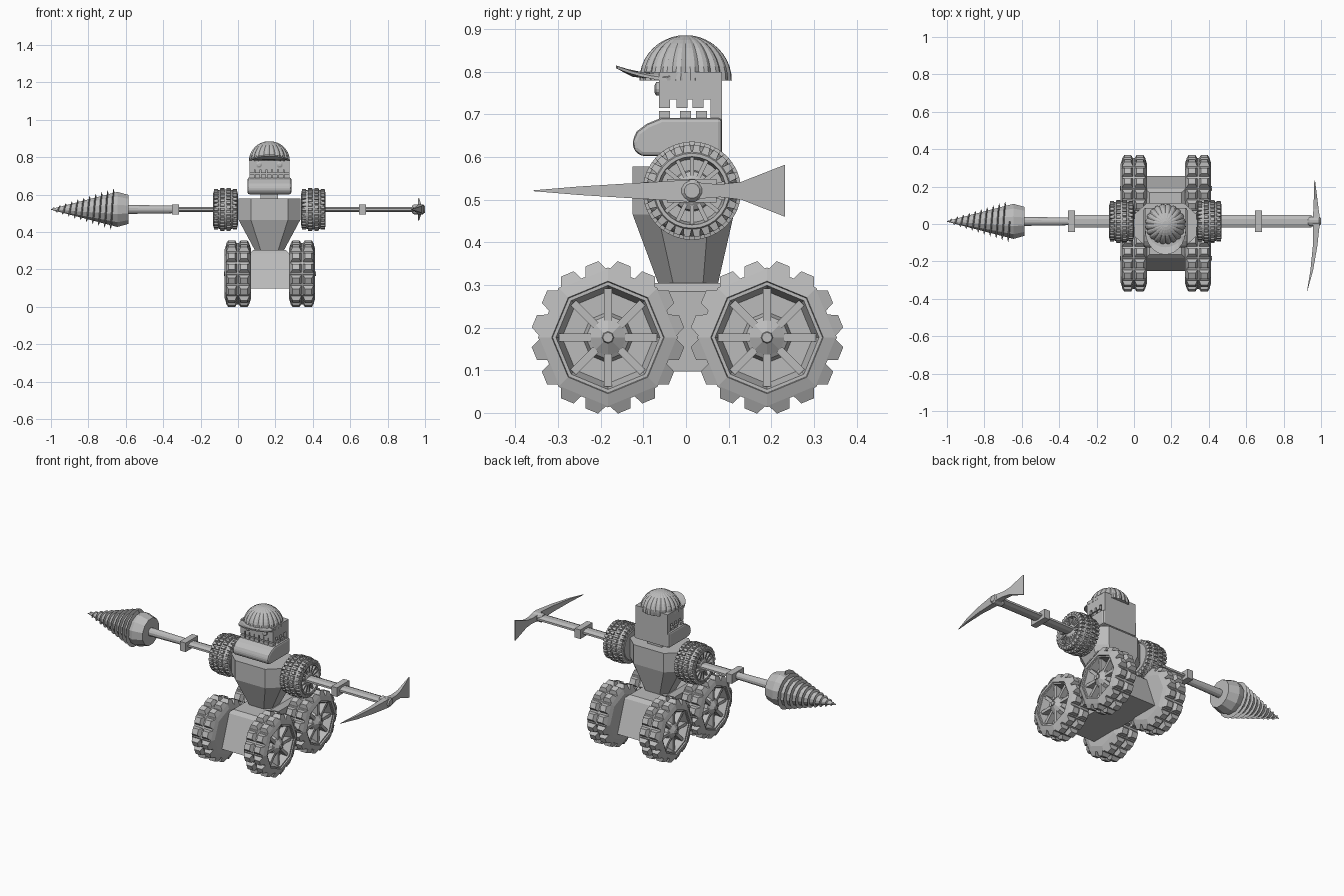
import bpy, bmesh, math
from math import sin, cos, pi
from mathutils import Vector

if "Cube" in bpy.data.objects:
    bpy.data.objects.remove(bpy.data.objects["Cube"])

CX = 0.168          # robot centre line (the two tools differ in length)
ARM_Y, ARM_Z = 0.014, 0.521

grey = bpy.data.materials.new("mid_grey")
grey.diffuse_color = (0.5, 0.5, 0.5, 1)
grey.use_nodes = True
grey.node_tree.nodes["Principled BSDF"].inputs["Base Color"].default_value = grey.diffuse_color


def finish(name, bm):
    bmesh.ops.recalc_face_normals(bm, faces=bm.faces)
    me = bpy.data.meshes.new(name)
    bm.to_mesh(me)
    bm.free()
    me.materials.append(grey)
    ob = bpy.data.objects.new(name, me)
    bpy.context.collection.objects.link(ob)
    return ob


def add_loft(bm, rings, caps=True):
    vs = [[bm.verts.new(p) for p in r] for r in rings]
    n = len(vs[0])
    for a, b in zip(vs, vs[1:]):
        for i in range(n):
            j = (i + 1) % n
            bm.faces.new((a[i], a[j], b[j], b[i]))
    if caps:
        bm.faces.new(vs[0][::-1])
        bm.faces.new(vs[-1])


def loft(name, rings):
    bm = bmesh.new()
    add_loft(bm, rings)
    return finish(name, bm)


def rect(cx, cy, hx, hy, z):
    return [(cx - hx, cy - hy, z), (cx + hx, cy - hy, z), (cx + hx, cy + hy, z), (cx - hx, cy + hy, z)]


def add_box(bm, x0, x1, y0, y1, z0, z1):
    c, d, h, k = (x0 + x1) / 2, (y0 + y1) / 2, (x1 - x0) / 2, (y1 - y0) / 2
    add_loft(bm, [rect(c, d, h, k, z0), rect(c, d, h, k, z1)])


def box(name, *e):
    bm = bmesh.new()
    add_box(bm, *e)
    return finish(name, bm)


def add_lathe(bm, prof, n, cx, s, cy, cz, sy=1, sz=1, phase=0):
    """Revolve (x, radius) points around an axis along x."""
    add_loft(bm, [[(cx + s * x, cy + sy * r * sin(2 * pi * (k + phase) / n),
                    cz + sz * r * cos(2 * pi * (k + phase) / n)) for k in range(n)]
                  for x, r in prof])


def radial_block(bm, cx, cy, cz, ang, x, hx, r0, r1, t, ht, taper=1.0):
    """Block pointing outward at an angle, from radius r0 to r1, offset t sideways."""
    rad, tan = Vector((0, sin(ang), cos(ang))), Vector((0, cos(ang), -sin(ang)))
    rings = []
    for r, f in ((r0, 1), (r1, taper)):
        rings.append([Vector((cx + x + a * hx * f, cy, cz)) + rad * r + tan * (t + b * ht * f)
                      for a, b in ((-1, -1), (1, -1), (1, 1), (-1, 1))])
    add_loft(bm, rings)


def drive_wheel(name, cx, s, cy):
    cz, bm = 0.177, bmesh.new()
    add_lathe(bm, [(-.07, .02), (-.07, .135), (-.06, .164), (.06, .164), (.07, .132), (.063, .13),
                   (.063, .122), (.02, .108), (.02, .01)], 8, cx, s, cy, cz)
    add_lathe(bm, [(.02, .06), (.045, .052), (.05, .043), (.068, .014), (.073, .012), (.073, .002)],
              8, cx, s, cy, cz)
    for k in range(8):
        radial_block(bm, cx, cy, cz, k * pi / 4, s * .036, .018, .04, .115, 0, .009)      # spokes
        for t in (-.031, .031):
            for x in (-.033, .033):                                                       # treads
                radial_block(bm, cx, cy, cz, (k + .5) * pi / 4, x, .03, .149, .174, t, .027, .6)
    finish(name, bm)


def shoulder_wheel(name, cx, s):
    n, bm = 28, bmesh.new()
    add_lathe(bm, [(-.066, .03), (-.066, .085), (-.05, .1), (-.02, .107), (.02, .107), (.05, .1),
                   (.066, .088), (.066, .08), (.035, .074), (.035, .01)], n, cx, s, ARM_Y, ARM_Z)
    add_lathe(bm, [(.03, .05), (.05, .046), (.06, .03), (.06, .01)], 14, cx, s, ARM_Y, ARM_Z)
    for k in range(14):
        radial_block(bm, cx, ARM_Y, ARM_Z, k * pi / 7, s * .045, .014, .035, .08, 0, .005)
    for k in range(n):
        for x, r in ((-.05, .108), (-.017, .115), (.017, .115), (.05, .108)):
            radial_block(bm, cx, ARM_Y, ARM_Z, (k + .5 * (x > 0)) * 2 * pi / n,
                         x, .014, r - .018, r, 0, .0095, .75)
    finish(name, bm)


# wheels on both sides
for side, s in (("left", -1), ("right", 1)):
    for end, y in (("front", -.183), ("rear", .19)):
        drive_wheel(f"{end}_{side}_wheel", CX + .003 + s * .172, s, y)
    shoulder_wheel(f"{side}_shoulder_wheel", CX + s * .235, s)

# chassis: sloped front and back, with a narrower lip on top
loft("chassis", [rect(CX, .003, .108, .253, .097), rect(CX, .003, .108, .185, .285),
                 rect(CX, .003, .085, .165, .305)])
bm = bmesh.new()
for y in (-.183, .19):
    add_lathe(bm, [(-.12, .03), (.12, .03)], 8, CX, 1, y, .177)
finish("axles", bm)


# torso: rectangle with cut corners, tapering to the waist
def torso_ring(hx, y0, y1, z):
    a, b = hx * .6, (y1 - y0) * .25
    return [(CX - a, y0, z), (CX + a, y0, z), (CX + hx, y0 + b, z), (CX + hx, y1 - b, z),
            (CX + a, y1, z), (CX - a, y1, z), (CX - hx, y1 - b, z), (CX - hx, y0 + b, z)]


loft("torso", [torso_ring(.078, -.065, .075, .303), torso_ring(.165, -.125, .112, .465),
               torso_ring(.165, -.125, .112, .578)])
box("neck", CX - .047, CX + .047, -.035, .055, .57, .61)

# head: upper skull, back plate, jaw
box("skull", CX - .107, CX + .107, -.063, .085, .735, .80)
box("head_back", CX - .107, CX + .107, .058, .085, .605, .74)
jaw = [(-.105, .602), (-.122, .615), (-.126, .637), (-.116, .66), (-.092, .678), (-.058, .692),
       (.085, .692), (.085, .602)]
ob = loft("jaw", [[(CX + s * .117, y, z) for y, z in jaw] for s in (-1, 1)])
bev = ob.modifiers.new("round", 'BEVEL')
bev.width, bev.segments = .01, 2

# teeth round the front and both sides
bm = bmesh.new()
for z0, z1, shift in ((.715, .737, 0), (.69, .708, .008)):
    for i in range(7):
        x = CX - .107 + .031 * i
        add_box(bm, x, x + .026, -.063, -.05, z0, z1)
    for s in (-1, 1):
        for y in (-.063, -.022 + shift, .015 + shift):
            xs = sorted((CX + s * .107, CX + s * .094))
            add_box(bm, *xs, y, y + .026, z0, z1)
finish("teeth", bm)

# eyes
bm = bmesh.new()
for s in (-1, 1):
    add_loft(bm, [[(CX + s * .055 + r * cos(k * pi / 6), y, .76 + r * sin(k * pi / 6))
                   for k in range(12)] for y, r in ((-.06, .016), (-.07, .016), (-.074, .008))])
finish("eyes", bm)

# ribbed cap and upturned brim
N, rings = 60, []
for i in range(10):
    e = i / 9 * 1.42
    rings.append([(CX + .11 * cos(e) * f * cos(a), -.001 + .109 * cos(e) * f * sin(a), .78 + .106 * sin(e))
                  for k in range(N) for a, f in [(2 * pi * k / N, .94 if k % 3 == 0 else 1)]])
loft("cap", rings)
rings = []
for i in range(13):
    a = math.radians(-80 + 160 * i / 12)
    xi, yi, xo, yo = .1 * sin(a), -.085 * cos(a), .112 * sin(a), -.02 - .144 * cos(a)
    zi, zo = .784, .778 + .03 * cos(a) ** 2
    xm, ym, zm = (xi + xo) / 2, (yi + yo) / 2, .780 + .008 * cos(a)
    rings.append([(CX + xi, yi, zi), (CX + xm, ym, zm), (CX + xo, yo, zo),
                  (CX + xo, yo, zo + .007), (CX + xm, ym, zm + .012), (CX + xi, yi, zi + .016)])
loft("cap_brim", rings)


# arms: flattened rods with collars
def rod(name, prof, sy=1, sz=1, n=8):
    bm = bmesh.new()
    add_lathe(bm, prof, n, 0, 1, ARM_Y, ARM_Z, sy, sz, .5)
    return finish(name, bm)


rod("left_arm", [(-.34, .036), (-.1, .036)], 1, .42)
rod("right_arm", [(.44, .036), (.95, .036)], 1, .42)
box("left_collar", -.353, -.315, ARM_Y - .058, ARM_Y + .058, ARM_Z - .027, ARM_Z + .027)
box("right_collar", .647, .684, ARM_Y - .058, ARM_Y + .058, ARM_Z - .027, ARM_Z + .027)
rod("drill_shaft", [(-.6, .025), (-.34, .021)], n=12)

# drill: cone plus spiral fin
rod("drill_cone", [(-1, .002), (-.645, .097), (-.585, .08), (-.585, .02)], n=12)
rings = []
for i in range(10 * 20 + 1):
    t, a = i / 200, i / 20 * 2 * pi
    x = -.985 + .32 * t
    r = .097 * (x + 1) / .355
    rings.append([(x + dx, ARM_Y + q * sin(a), ARM_Z + q * cos(a))
                  for dx, q in ((-.005, r * .9), (0, r + .008 + .014 * t), (.006, r * .9))])
loft("drill_spiral", rings)

# pickaxe: curved spike in front, flared blade behind
rod("pickaxe_hub", [(.93, .02), (.94, .027), (.99, .027), (.999, .018)], n=12)
sections = [(-.358, .926, .001, .001), (-.25, .95, .007, .010), (-.12, .968, .012, .018),
            (0, .975, .018, .025), (.04, .975, .018, .018), (.08, .973, .014, .015),
            (.13, .971, .010, .021), (.232, .966, .002, .061)]
loft("pickaxe_head", [[(x - hx, y, ARM_Z - hz), (x + hx, y, ARM_Z - hz), (x + hx, y, ARM_Z + hz),
                       (x - hx, y, ARM_Z + hz)] for y, x, hx, hz in sections])
